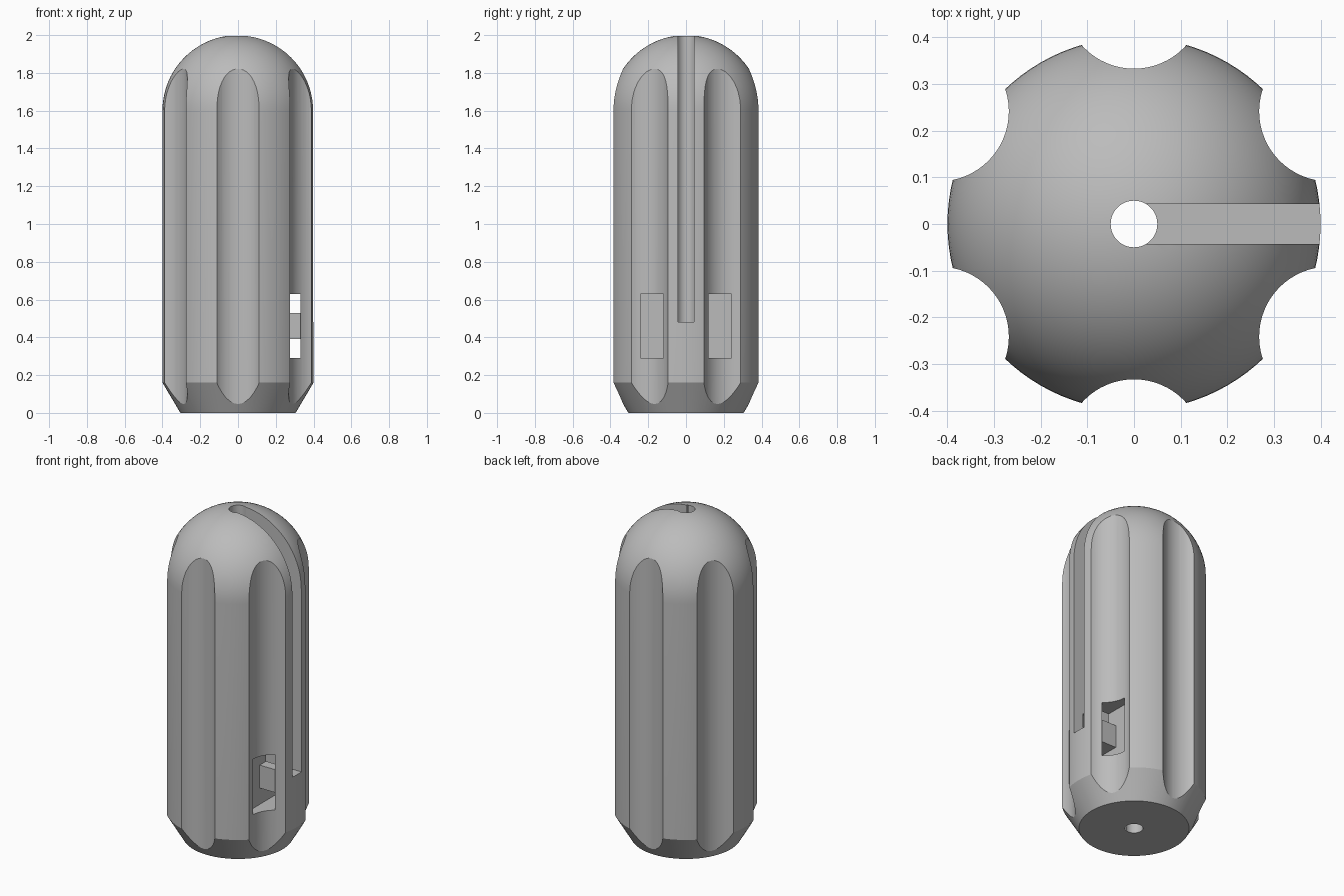
import bpy, bmesh, math
from mathutils import Vector

old = bpy.data.objects.get("Cube")
if old:
    bpy.data.objects.remove(old, do_unlink=True)

RADIUS, SHOULDER, SEGMENTS = 0.4, 1.6, 96


def make_object(name, bm):
    bmesh.ops.recalc_face_normals(bm, faces=bm.faces)
    mesh = bpy.data.meshes.new(name)
    bm.to_mesh(mesh)
    bm.free()
    obj = bpy.data.objects.new(name, mesh)
    bpy.context.collection.objects.link(obj)
    return obj


def box(name, low, high):
    low, high = Vector(low), Vector(high)
    bm = bmesh.new()
    bmesh.ops.create_cube(bm, size=1)
    for v in bm.verts:
        v.co = v.co * (high - low) + (low + high) / 2
    return make_object(name, bm)


def rod(name, radius, x, y, segments):
    bm = bmesh.new()
    bmesh.ops.create_cone(bm, cap_ends=True, segments=segments,
                          radius1=radius, radius2=radius, depth=3)
    bmesh.ops.translate(bm, verts=bm.verts, vec=(x, y, 1))
    return make_object(name, bm)


def cut(target, cutter):
    cutter.hide_render = True
    mod = target.modifiers.new(cutter.name, "BOOLEAN")
    mod.operation, mod.solver, mod.object = "DIFFERENCE", "EXACT", cutter
    bpy.context.view_layer.objects.active = target
    bpy.ops.object.modifier_apply(modifier=mod.name)
    bpy.data.objects.remove(cutter, do_unlink=True)


# Domed body with a tapered foot, turned from a profile
profile = [(0, 0), (0.305, 0), (RADIUS, 0.16)]
steps = 20
for i in range(steps + 1):
    a = math.pi / 2 * i / steps
    profile.append((RADIUS * math.cos(a), SHOULDER + RADIUS * math.sin(a)))
bm = bmesh.new()
verts = [bm.verts.new((r, 0, z)) for r, z in profile]
edges = [bm.edges.new(pair) for pair in zip(verts, verts[1:])]
bmesh.ops.spin(bm, geom=verts + edges, cent=(0, 0, 0), axis=(0, 0, 1),
               angle=math.tau, steps=SEGMENTS, use_duplicate=False)
bmesh.ops.remove_doubles(bm, verts=bm.verts, dist=0.0005)
body = make_object("fluted_body", bm)

# Six vertical flutes
for i in range(6):
    a = math.radians(30 + 60 * i)
    cut(body, rod("flute_cutter", 0.15, 0.483 * math.cos(a), 0.483 * math.sin(a), 64))

# Cross channel around a square post, opening into two flutes
inner, outer = 0.22, 0.332
for low, high in ((0.29, 0.39), (0.53, 0.63)):
    cut(body, box("channel_cutter", (inner, -0.24, low), (outer, 0.24, high)))
for side in (-1, 1):
    y1, y2 = sorted((side * 0.105, side * 0.24))
    cut(body, box("pocket_cutter", (inner, y1, 0.29), (outer, y2, 0.63)))

# Centre bore and the slot that opens it to the side
cut(body, rod("bore_cutter", 0.05, 0, 0, 48))
cut(body, box("slot_cutter", (0, -0.043, 0.48), (0.6, 0.043, 2.2)))

# Plain grey finish
grey = bpy.data.materials.new("plain_grey")
grey.use_nodes = True
colour = (0.5, 0.5, 0.5, 1)
grey.diffuse_color = colour
grey.node_tree.nodes["Principled BSDF"].inputs["Base Color"].default_value = colour
body.data.materials.clear()
body.data.materials.append(grey)
for p in body.data.polygons:
    p.material_index = 0

bpy.ops.object.select_all(action="DESELECT")
body.select_set(True)
bpy.context.view_layer.objects.active = body
bpy.ops.object.shade_smooth_by_angle(angle=math.radians(25))
